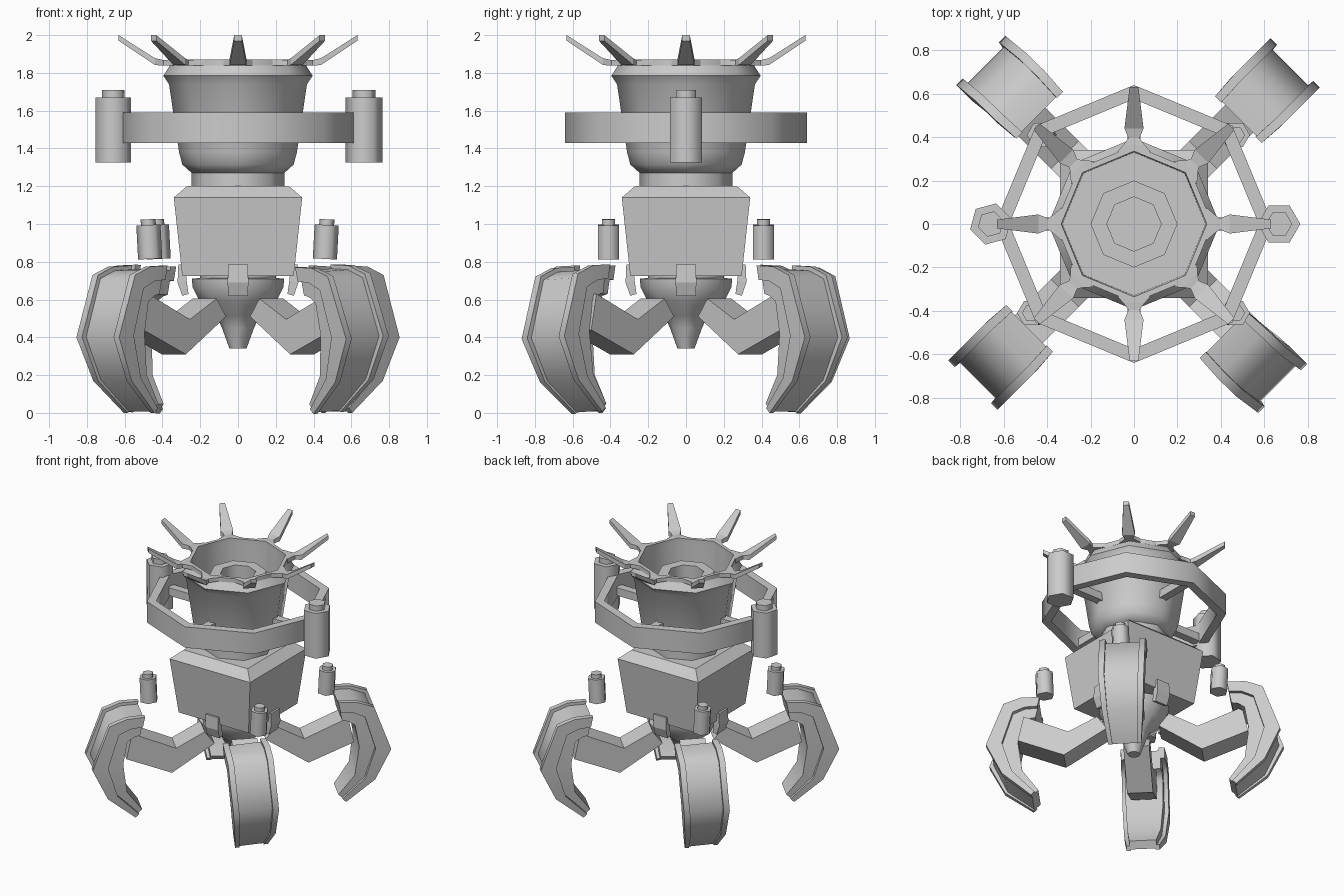
import bpy, bmesh, math
from mathutils import Matrix, Vector

cube = bpy.data.objects.get("Cube")
if cube:
    bpy.data.objects.remove(cube, do_unlink=True)

grey = bpy.data.materials.new("plain_grey")
grey.use_nodes = True
grey.diffuse_color = (0.6, 0.6, 0.6, 1)
grey.node_tree.nodes["Principled BSDF"].inputs["Base Color"].default_value = grey.diffuse_color


def finish(name, bm, matrix, smooth=None):
    """Turn a bmesh into a named, coloured object."""
    bm.transform(matrix)
    bmesh.ops.recalc_face_normals(bm, faces=bm.faces)
    mesh = bpy.data.meshes.new(name)
    bm.to_mesh(mesh)
    bm.free()
    mesh.materials.append(grey)
    obj = bpy.data.objects.new(name, mesh)
    bpy.context.collection.objects.link(obj)
    if smooth:
        bpy.ops.object.select_all(action='DESELECT')
        obj.select_set(True)
        bpy.context.view_layer.objects.active = obj
        bpy.ops.object.shade_smooth_by_angle(angle=math.radians(smooth))


def turned(degrees, axis='Z'):
    return Matrix.Rotation(math.radians(degrees), 4, axis)


def lathe(name, profile, sides=8, turn=0, smooth=50, matrix=Matrix(), closed=False):
    """Sweep (radius, height) points around z."""
    bm = bmesh.new()
    rings = []
    for r, z in profile:
        if r == 0:
            rings.append([bm.verts.new((0, 0, z))] * sides)
            continue
        angles = [math.radians(turn) + math.tau * i / sides for i in range(sides)]
        rings.append([bm.verts.new((r * math.cos(a), r * math.sin(a), z)) for a in angles])
    pairs = list(zip(rings, rings[1:]))
    if closed:
        pairs.append((rings[-1], rings[0]))
    for a, b in pairs:
        for i in range(sides):
            j = (i + 1) % sides
            corners = list(dict.fromkeys((a[i], a[j], b[j], b[i])))
            bm.faces.new(corners)
    finish(name, bm, matrix, smooth)


def loft(name, stations, t0, t1, matrix, smooth=None):
    """Bar through stations (outer r, outer z, inner r, inner z, width scale)."""
    bm = bmesh.new()
    rings = []
    for ro, zo, ri, zi, s in stations:
        corners = ((ro, t0 * s, zo), (ro, t1 * s, zo), (ri, t1 * s, zi), (ri, t0 * s, zi))
        rings.append([bm.verts.new(c) for c in corners])
    for a, b in zip(rings, rings[1:]):
        for i in range(4):
            j = (i + 1) % 4
            bm.faces.new((a[i], a[j], b[j], b[i]))
    bm.faces.new(rings[0])
    bm.faces.new(rings[-1])
    finish(name, bm, matrix, smooth)


def blend(stations, outer, inner):
    """Move the outer and inner edges part of the way through the thickness."""
    result = []
    for ro, zo, ri, zi, s in stations:
        o, i = Vector((ro, zo)), Vector((ri, zi))
        result.append((*o.lerp(i, outer), *o.lerp(i, inner), s))
    return result


# Square tapered body with a chamfered top
root2 = math.sqrt(2)
lathe("body_block", [(0, .725), (.295 * root2, .725), (.34 * root2, 1.14),
                     (.27 * root2, 1.2), (0, 1.2)], sides=4, turn=45, smooth=None)
lathe("neck", [(0, 1.19), (.245, 1.19), (.245, 1.27), (0, 1.27)])

# Bowl and pointed tip under the body
lathe("lower_bowl", [(0, .73), (.2, .73), (.2, .715), (.245, .71), (.24, .665), (.2, .585),
                     (.115, .515), (.085, .45), (.045, .34), (0, .34)])

# Hollow upper cup with a thin rim and a raised ring inside
lathe("upper_cup", [(0, 1.27), (.245, 1.27), (.295, 1.315), (.312, 1.38),
                    (.365, 1.74), (.395, 1.785), (.36, 1.84), (.335, 1.84),
                    (.33, 1.6), (.2, 1.6), (.2, 1.76), (.125, 1.76), (.125, 1.6), (0, 1.6)])
lathe("cup_rim", [(.362, 1.838), (.362, 1.87), (.335, 1.87), (.335, 1.838)], closed=True)

# Crown of spikes
spike = [(.335, 1.87, .335, 1.84, 1.9), (.365, 1.87, .365, 1.84, 1.2),
         (.395, 1.868, .395, 1.838, .65), (.44, 1.878, .44, 1.842, 1.1),
         (.632, 2, .632, 1.97, .5)]
for k in range(8):
    loft("crown_spike", spike, -.04, .04, turned(k * 45))

# Octagonal hoop with its four struts
lathe("hoop", [(.64, 1.43), (.64, 1.59), (.575, 1.59), (.575, 1.43)], closed=True)
for k in range(4):
    loft("hoop_strut", [(.3, 1.505, .3, 1.445, 1), (.6, 1.505, .6, 1.445, 1)],
         -.03, .03, turned(k * 90))


def canister(name, radius, low, high, cap, x, y, turn, lean=0):
    """Hexagonal canister with a smaller cap."""
    place = Matrix.Translation((x, y, low)) @ turned(lean, 'Y')
    h = high - low
    lathe(name, [(0, 0), (radius, 0), (radius, h), (radius * .62, h),
                 (radius * .62, h + cap), (0, h + cap)], sides=6, turn=turn, smooth=61, matrix=place)


# Large canisters on the hoop, small ones floating beside the body
canister("left_canister", .098, 1.325, 1.67, .04, .668, 0, 0)
canister("right_canister", .098, 1.325, 1.67, .04, -.66, 0, 15)
for x, y in ((.46, .41), (.46, -.41), (-.465, -.41), (-.42, .41)):
    canister("small_canister", .064, .815, .995, .03, x, y, 0, math.copysign(3, x))

# Clips over the lower edge of the body
clip = [(.316, .785, .28, .785, .95), (.32, .69, .272, .7, 1),
        (.295, .62, .262, .63, .95)]
for k in range(4):
    loft("body_clip", clip, -.055, .055, turned(k * 90))

# Four legs: bent arm, curved claw and raised side flanges; two claws sit askew
arm = [(.25, .605, .18, .51, 1), (.45, .495, .48, .31, 1), (.76, .63, .8, .44, 1)]
claw = [(.68, .78, .71, .63, .95), (.81, .775, .755, .62, 1), (.93, .73, .8, .59, 1),
        (1.05, .4, .83, .42, 1), (.94, .17, .8, .2, .9), (.74, 0, .69, .05, .72)]
for turn, lean, shift, slide in ((45, 0, 0, 0), (135, 2, -.018, -.02),
                                 (225, 0, 0, 0), (315, 3, -.03, -.03)):
    loft("leg_arm", arm, -.09, .09, turned(turn))
    place = turned(turn) @ Matrix.Translation((shift, slide, 0)) @ turned(lean, 'X')
    loft("leg_claw", blend(claw, .14, 1), -.13, .13, place, 50)
    for side in (-1, 1):
        loft("claw_flange", blend(claw, 0, .5), .118 * side, .16 * side, place, 50)
